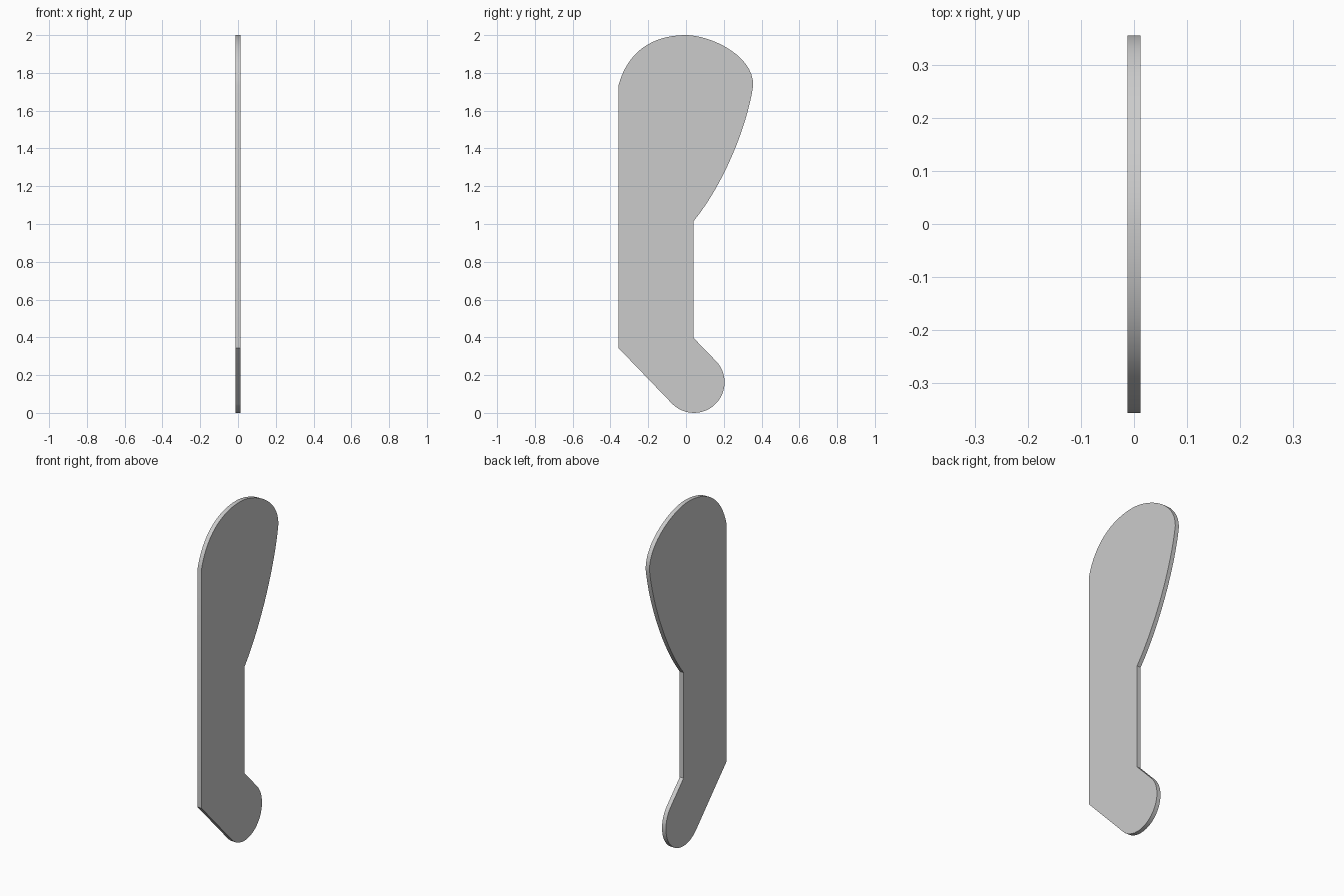
import bpy, bmesh, math
from mathutils import Vector
from mathutils.geometry import interpolate_bezier

if "Cube" in bpy.data.objects:
    bpy.data.objects.remove(bpy.data.objects["Cube"])

HALF = 0.0125  # half thickness of the plate


def bez(a, b, c, d, n=17):
    pts = interpolate_bezier(*[Vector((p[0], p[1], 0)) for p in (a, b, c, d)], n)
    return [(p.x, p.y) for p in pts][:-1]


# side outline (y, z): flat back edge, rounded head, tapering belly
outline = [(-0.357, 0.343)]
outline += bez((-0.357, 1.735), (-0.31, 1.91), (-0.18, 2.0), (0, 2.0))
outline += bez((0, 2.0), (0.12, 2.0), (0.355, 1.90), (0.356, 1.735))
outline += bez((0.356, 1.735), (0.325, 1.52), (0.20, 1.21), (0.04, 1.015))
outline += [(0.04, 1.015), (0.04, 0.397)]

# round foot at the end of the slanted lower arm
for i in range(25):
    a = math.radians(45 - 180 * i / 24)
    outline.append((0.042 + 0.162 * math.cos(a), 0.162 + 0.162 * math.sin(a)))

# extrude the outline into a thin plate
bm = bmesh.new()
face = bm.faces.new([bm.verts.new((-HALF, y, z)) for y, z in outline])
ext = bmesh.ops.extrude_face_region(bm, geom=[face])
verts = [g for g in ext["geom"] if isinstance(g, bmesh.types.BMVert)]
bmesh.ops.translate(bm, verts=verts, vec=(2 * HALF, 0, 0))
bmesh.ops.recalc_face_normals(bm, faces=bm.faces)
mesh = bpy.data.meshes.new("curved_plate")
bm.to_mesh(mesh)
bm.free()
plate = bpy.data.objects.new("curved_plate", mesh)
bpy.context.collection.objects.link(plate)
bpy.context.view_layer.objects.active = plate
plate.select_set(True)
bpy.ops.object.shade_smooth_by_angle(angle=math.radians(20))
